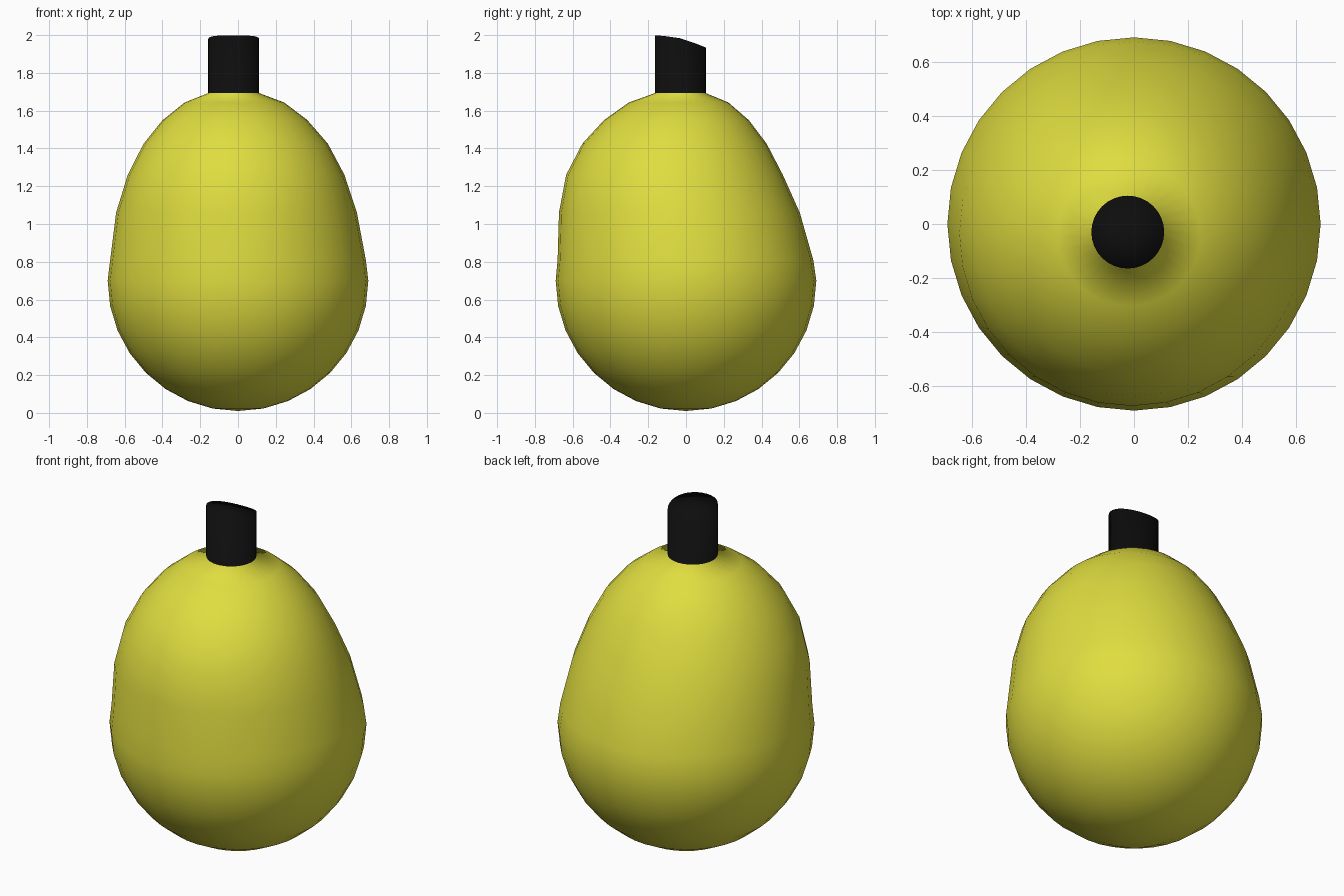
import bpy, bmesh, math

if "Cube" in bpy.data.objects:
    bpy.data.objects.remove(bpy.data.objects["Cube"])

SIDES = 32
R = 0.69          # widest radius
MID = 0.70        # height of the widest ring


def material(name, rgb):
    m = bpy.data.materials.new(name)
    m.diffuse_color = (*rgb, 1.0)
    m.use_nodes = True
    m.node_tree.nodes["Principled BSDF"].inputs["Base Color"].default_value = m.diffuse_color
    return m


skin = material("yellow skin", (0.74, 0.72, 0.05))
stalk = material("black stem", (0.004, 0.004, 0.004))

# Rings as (centre x, centre y, radius, z): lower half is a plain hemisphere
rings = []
for i in range(7, -1, -1):
    a = i * math.pi / 16
    rings.append((0, 0, R * math.cos(a), MID - R * math.sin(a)))

# Upper half is stretched upwards and leans to the front
upper = [(0.0, -0.003, 0.81), (-0.008, -0.035, 1.06), (-0.01, -0.061, 1.26),
         (-0.012, -0.061, 1.425), (-0.016, -0.051, 1.55),
         (-0.019, -0.039, 1.643), (-0.023, -0.03, 1.693)]
for i, (cx, cy, z) in enumerate(upper, 1):
    rings.append((cx, cy, R * math.cos(i * math.pi / 16), z))

# The stem is pulled up from the last ring
cx, cy, r, _ = rings[-1]
rings.append((cx, cy, r, None))


def stem_top(y):
    d = y - cy
    return 1.98 - 0.24 * d - 0.75 * d * d


bm = bmesh.new()
loops = []
for x0, y0, rad, z in rings:
    loop = []
    for k in range(SIDES):
        a = 2 * math.pi * k / SIDES
        x, y = x0 + rad * math.cos(a), y0 + rad * math.sin(a)
        loop.append(bm.verts.new((x, y, stem_top(y) if z is None else z)))
    loops.append(loop)
bottom = bm.verts.new((0, 0, MID - R))
top = bm.verts.new((cx, cy, stem_top(cy) + 0.003))

last = len(loops) - 1
for k in range(SIDES):
    n = (k + 1) % SIDES
    bm.faces.new((bottom, loops[0][n], loops[0][k]))
    for j in range(last):
        f = bm.faces.new((loops[j][k], loops[j][n],
                          loops[j + 1][n], loops[j + 1][k]))
        f.material_index = 1 if j == last - 1 else 0
    f = bm.faces.new((loops[last][k], loops[last][n], top))
    f.material_index = 1
for f in bm.faces:
    f.smooth = True

mesh = bpy.data.meshes.new("fruit_with_stem")
bm.to_mesh(mesh)
bm.free()
mesh.materials.append(skin)
mesh.materials.append(stalk)
fruit = bpy.data.objects.new("fruit_with_stem", mesh)
bpy.context.collection.objects.link(fruit)
